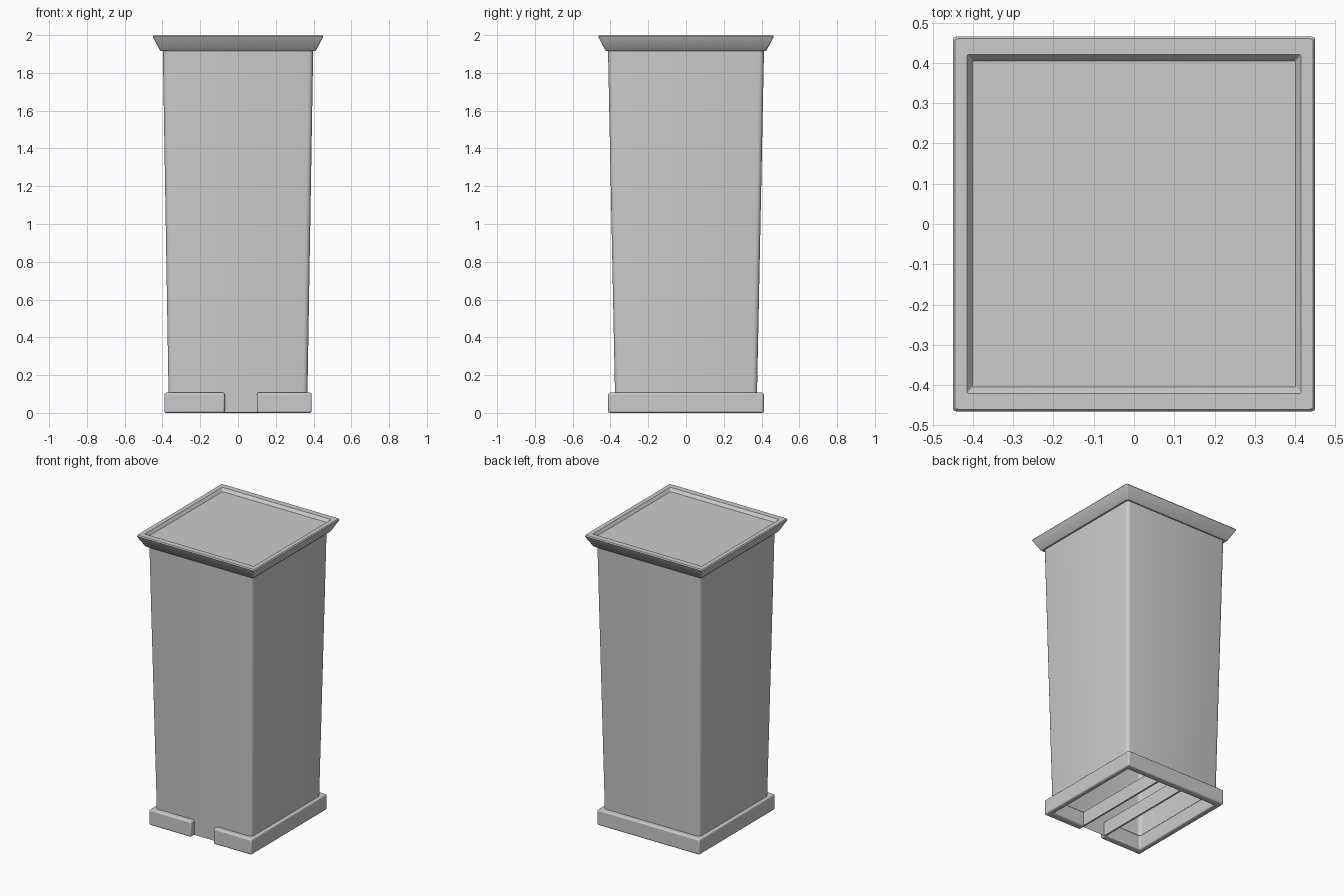
import bpy, bmesh, math

if "Cube" in bpy.data.objects:
    bpy.data.objects.remove(bpy.data.objects["Cube"])

def finish(name, bm, bevel=0.0):
    bmesh.ops.recalc_face_normals(bm, faces=bm.faces)
    me = bpy.data.meshes.new(name)
    bm.to_mesh(me)
    bm.free()
    ob = bpy.data.objects.new(name, me)
    bpy.context.collection.objects.link(ob)
    bpy.ops.object.select_all(action='DESELECT')
    ob.select_set(True)
    bpy.context.view_layer.objects.active = ob
    bpy.ops.object.shade_smooth_by_angle(angle=math.radians(35))
    if bevel:
        mod = ob.modifiers.new("soft_edges", 'BEVEL')
        mod.width = bevel
        mod.segments = 3
        mod.limit_method = 'ANGLE'
        bpy.ops.object.modifier_move_to_index(modifier=mod.name, index=0)
    return ob

def rounded_rect(hx, hy, r, steps=4):
    pts = []
    for q, (sx, sy) in enumerate([(1, 1), (-1, 1), (-1, -1), (1, -1)]):
        for i in range(steps + 1):
            a = math.pi / 2 * (q + i / steps)
            pts.append((sx * (hx - r) + r * math.cos(a), sy * (hy - r) + r * math.sin(a)))
    return pts

def loft(name, sections, cap_end=False):
    """Skin a stack of rounded rectangles (half x, half y, radius, z)."""
    bm = bmesh.new()
    rings = [[bm.verts.new((x, y, z)) for x, y in rounded_rect(hx, hy, r)]
             for hx, hy, r, z in sections]
    for a, b in zip(rings, rings[1:]):
        n = len(a)
        for i in range(n):
            bm.faces.new((a[i], a[(i + 1) % n], b[(i + 1) % n], b[i]))
    if cap_end:
        bm.faces.new(rings[-1])
    return finish(name, bm)

def extrude_outline(name, pts, z0, z1, bevel=0.0):
    bm = bmesh.new()
    face = bm.faces.new([bm.verts.new((x, y, z0)) for x, y in pts])
    up = bmesh.ops.extrude_face_region(bm, geom=[face])['geom']
    bmesh.ops.translate(bm, vec=(0, 0, z1 - z0),
                        verts=[v for v in up if isinstance(v, bmesh.types.BMVert)])
    return finish(name, bm, bevel)

# Tapered hollow body, open underneath
loft("body", [(0.366, 0.374, 0.025, 0.003), (0.398, 0.413, 0.025, 1.92)])

# Flared rim with shallow recessed top panel
loft("rim", [
    (0.396, 0.411, 0.010, 1.915),
    (0.408, 0.421, 0.010, 1.915),
    (0.414, 0.427, 0.010, 1.920),
    (0.448, 0.462, 0.008, 1.986),
    (0.450, 0.465, 0.008, 1.993),
    (0.445, 0.460, 0.008, 2.000),
    (0.415, 0.421, 0.006, 2.000),
    (0.401, 0.405, 0.004, 1.980),
], cap_end=True)

# Base skirt, interrupted at the front
ox, oy, ix, iy = 0.39, 0.412, 0.352, 0.362
gl, gr = -0.07, 0.10
extrude_outline("base_skirt", [
    (gr, -oy), (ox, -oy), (ox, oy), (-ox, oy), (-ox, -oy), (gl, -oy),
    (gl, -iy), (-ix, -iy), (-ix, iy), (ix, iy), (ix, -iy), (gr, -iy)],
    0.0, 0.107, bevel=0.01)

# Two thin walls running back from the front gap
for name, x0, x1 in (("channel_wall_left", gl - 0.012, gl), ("channel_wall_right", gr, gr + 0.012)):
    extrude_outline(name, [(x0, -iy - 0.01), (x1, -iy - 0.01), (x1, iy + 0.005), (x0, iy + 0.005)],
                    0.004, 0.1)
